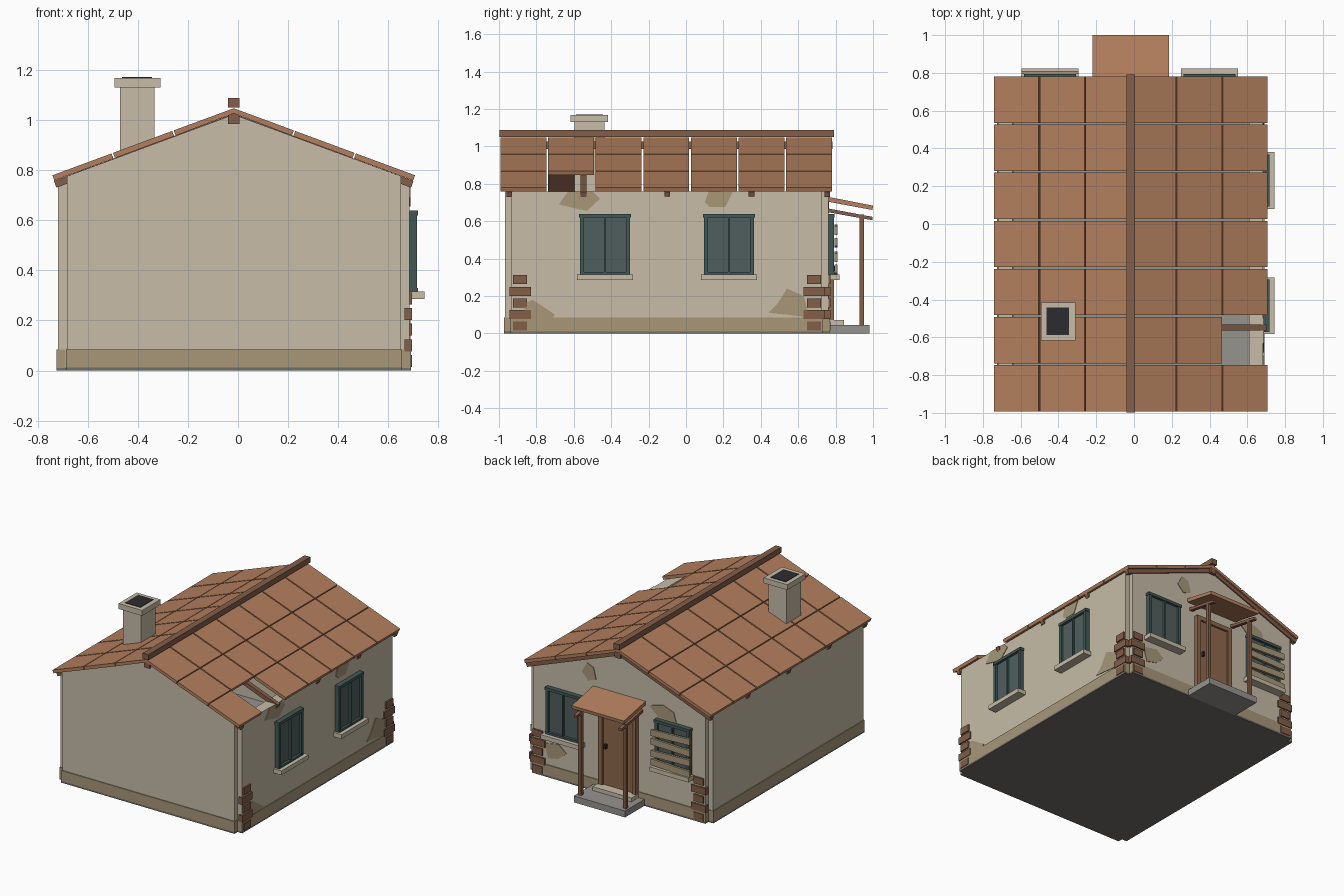
import bpy, bmesh, math

if "Cube" in bpy.data.objects:
    bpy.data.objects.remove(bpy.data.objects["Cube"])


def mat(name, r, g, b):
    lin = lambda c: ((c / 255 + 0.055) / 1.055) ** 2.4 if c > 10 else c / 3294
    m = bpy.data.materials.new(name)
    m.diffuse_color = (lin(r), lin(g), lin(b), 1)
    m.use_nodes = True
    m.node_tree.nodes["Principled BSDF"].inputs["Base Color"].default_value = m.diffuse_color
    return m


PLASTER = mat("plaster", 199, 188, 168)
TAN = mat("old_tan", 167, 151, 121)
TILE = mat("roof_tile", 179, 127, 94)
WOOD = mat("brown_wood", 131, 94, 72)
DOOR = mat("door_wood", 142, 104, 76)
FRAME = mat("teal_frame", 66, 88, 85)
GLASS = mat("dull_glass", 80, 95, 94)
DARK = mat("dark_hole", 44, 43, 46)
STONE = mat("grey_stone", 150, 148, 143)
FLOOR = mat("floor_grey", 112, 110, 105)

CX = -0.017                      # ridge line
RIDGE, SLOPE = 1.045, 0.37
XW, XE, YF, YB = -0.718, 0.684, -0.967, 0.761   # outer wall faces


def prism(name, pts, a, b, m, axis="y"):
    """Extrude a 2D outline from a to b along an axis."""
    put = {"y": lambda u, v, t: (u, t, v), "x": lambda u, v, t: (t, u, v),
           "z": lambda u, v, t: (u, v, t)}[axis]
    bm = bmesh.new()
    lo = [bm.verts.new(put(u, v, a)) for u, v in pts]
    hi = [bm.verts.new(put(u, v, b)) for u, v in pts]
    bm.faces.new(lo)
    bm.faces.new(hi)
    n = len(pts)
    for i in range(n):
        bm.faces.new((lo[i], lo[(i + 1) % n], hi[(i + 1) % n], hi[i]))
    bmesh.ops.recalc_face_normals(bm, faces=bm.faces)
    me = bpy.data.meshes.new(name)
    bm.to_mesh(me)
    bm.free()
    me.materials.append(m)
    ob = bpy.data.objects.new(name, me)
    bpy.context.collection.objects.link(ob)
    return ob


def box(name, x0, x1, y0, y1, z0, z1, m):
    return prism(name, [(x0, y0), (x1, y0), (x1, y1), (x0, y1)], z0, z1, m, "z")


def on_wall(wall, name, pts, d0, d1, m):
    """Outline in wall coordinates, standing d0..d1 out from the wall face."""
    if wall == "right":
        return prism(name, pts, XE + d0, XE + d1, m, "x")
    return prism(name, pts, YB + d0, YB + d1, m, "y")


def wall_box(wall, name, u0, u1, z0, z1, d0, d1, m):
    return on_wall(wall, name, [(u0, z0), (u1, z0), (u1, z1), (u0, z1)], d0, d1, m)


def slope_bar(name, side, s0, s1, t0, t1, y0, y1, m):
    """Slab following the roof pitch, t0..t1 below the roof surface."""
    k = math.hypot(1, SLOPE)
    pts = []
    for s, t in ((s0, t0), (s1, t0), (s1, t1), (s0, t1)):
        u = s - t * SLOPE / k if s > 0.01 else s
        pts.append((CX + side * u, RIDGE - SLOPE * s - t / k))
    return prism(name, pts, y0, y1, m)


# Floor, walls with notched corners, gables and plinth
P = 0.006
box("floor", -0.686, 0.654, YF - P, YB + P, 0, 0.012, FLOOR)
box("floor_wide", XW - P, XE + P, -0.939, 0.732, 0, 0.011, FLOOR)
box("inner_floor", -0.64, 0.61, -0.89, 0.686, 0.012, 0.04, STONE)
gable = [(-0.682, 0.012), (0.65, 0.012), (0.65, 0.776), (CX, 1.022), (-0.682, 0.776)]
prism("front_wall", gable, YF, YF + 0.08, PLASTER)
prism("back_wall", gable, YB - 0.08, YB, PLASTER)
box("left_wall", XW, XW + 0.075, -0.935, 0.728, 0.012, 0.76, PLASTER)
box("right_wall", XE - 0.075, XE, -0.935, 0.728, 0.012, 0.76, PLASTER)
for n, y0, y1 in (("front", YF - P, YF + 0.03), ("back", YB - 0.03, YB + P)):
    box(n + "_plinth", -0.686, 0.654, y0, y1, 0.012, 0.085, TAN)
for n, x0, x1 in (("left", XW - P, XW + 0.03), ("right", XE - 0.03, XE + P)):
    box(n + "_plinth", x0, x1, -0.939, 0.732, 0.011, 0.085, TAN)

# Roof tiles, with one missing on the right eave
PITCH, CELL = 0.2545, 0.242
for side in (-1, 1):
    for i in range(3):
        for j in range(7):
            if side == 1 and i == 2 and j == 1:
                continue
            y = -0.992 + j * PITCH
            slope_bar("roof_tile", side, i * CELL + 0.003 * (i > 0), (i + 1) * CELL - 0.003,
                      -0.002, 0.02, y, y + PITCH - 0.009, TILE)
    for y in (-0.945, -0.548, -0.1, 0.35, 0.755):
        slope_bar("rafter", side, 0, 0.725, 0.021, 0.05, y - 0.015, y + 0.015, WOOD)
box("ridge_cap", CX - 0.022, CX + 0.022, -0.998, 0.792, 1.05, 1.088, WOOD)
box("ridge_beam", CX - 0.022, CX + 0.022, -0.985, 0.782, 0.985, 1.026, WOOD)

# Chimney
box("chimney_shaft", -0.47, -0.333, -0.597, -0.437, 0.66, 1.135, PLASTER)
box("chimney_cap", -0.492, -0.31, -0.617, -0.416, 1.13, 1.168, PLASTER)
box("chimney_opening", -0.462, -0.343, -0.587, -0.443, 1.163, 1.171, DARK)


def window(wall, c):
    """Framed double window with lintel and sill."""
    h, z0, z1 = 0.132, 0.315, 0.635
    wall_box(wall, "window_glass", c - h, c + h, z0, z1, -0.01, 0.016, GLASS)
    for u in (-h + 0.009, 0, h - 0.009):
        w = 0.005 if u == 0 else 0.011
        wall_box(wall, "window_upright", c + u - w, c + u + w, z0, z1, 0, 0.031, FRAME)
    for a, b, e in ((z0, z0 + 0.014, 0), (z1 - 0.016, z1 + 0.004, 0.006)):
        wall_box(wall, "window_rail", c - h - e, c + h + e, a, b, 0, 0.034, FRAME)
    wall_box(wall, "window_sill", c - 0.15, c + 0.15, 0.285, 0.315, 0, 0.061, PLASTER)


for c in (-0.433, 0.23):
    window("right", c)
for c in (-0.445, 0.4):
    window("back", c)

# Boards nailed over one rear window
for k, z in enumerate((0.34, 0.41, 0.485, 0.555)):
    t = (0.006, -0.005, 0.004, -0.006)[k]
    on_wall("back", "board", [(-0.595, z - 0.022 - t), (-0.295, z - 0.022 + t),
                              (-0.295, z + 0.022 + t), (-0.595, z + 0.022 - t)],
            0.034, 0.05, TAN)

# Exposed corner bricks
for wall, c in (("right", -0.887), ("right", 0.685), ("back", 0.61), ("back", -0.635)):
    for r in range(5):
        w = 0.038 if r % 2 == 0 else 0.057
        z = 0.015 + r * 0.062
        wall_box(wall, "corner_brick", c - w, c + w, z, z + 0.048, -0.02, 0.011, WOOD)

# Patches of lost plaster
patches = {
    "right": [[(-0.68, 0.69), (-0.63, 0.76), (-0.5, 0.76), (-0.46, 0.72), (-0.53, 0.655), (-0.6, 0.67)],
              [(0.1, 0.7), (0.12, 0.76), (0.25, 0.755), (0.21, 0.675), (0.13, 0.675)],
              [(-0.87, 0.086), (-0.71, 0.086), (-0.7, 0.1), (-0.82, 0.18), (-0.86, 0.16)],
              [(0.44, 0.11), (0.49, 0.16), (0.54, 0.24), (0.63, 0.2), (0.66, 0.087), (0.54, 0.1)]],
    "back": [[(0.39, 0.2), (0.45, 0.25), (0.56, 0.23), (0.53, 0.13), (0.45, 0.15)],
             [(0.16, 0.78), (0.18, 0.86), (0.23, 0.88), (0.27, 0.81), (0.22, 0.76)],
             [(-0.25, 0.71), (-0.32, 0.65), (-0.46, 0.645), (-0.44, 0.71), (-0.36, 0.74)]],
}
for wall, shapes in patches.items():
    for pts in shapes:
        on_wall(wall, "bare_patch", pts, -0.002, 0.004, TAN)

# Rear door with frame and handle
D = -0.02
wall_box("back", "door_leaf", D - 0.115, D + 0.115, 0.07, 0.59, 0, 0.016, DOOR)
for s in (-1, 1):
    wall_box("back", "door_jamb", D + s * 0.13 - 0.015, D + s * 0.13 + 0.015, 0.07, 0.62, 0, 0.03, DOOR)
wall_box("back", "door_head", D - 0.145, D + 0.145, 0.59, 0.62, 0, 0.03, DOOR)
wall_box("back", "door_handle", D + 0.085, D + 0.1, 0.33, 0.36, 0.014, 0.035, DARK)

# Porch: steps, posts, sloped rails and canopy
box("porch_slab", -0.215, 0.182, YB, 0.98, 0, 0.045, STONE)
box("door_step", -0.17, 0.13, YB, 0.845, 0.045, 0.072, PLASTER)
for x in (-0.19, 0.156):
    box("porch_post", x - 0.012, x + 0.012, 0.928, 0.952, 0.045, 0.635, WOOD)
    prism("porch_rail", [(0.76, 0.648), (0.998, 0.605), (0.998, 0.623), (0.76, 0.668)],
          x - 0.012, x + 0.012, WOOD, "x")
prism("porch_canopy", [(0.76, 0.704), (0.997, 0.66), (1.0, 0.683), (0.76, 0.73)],
      -0.22, 0.185, TILE, "x")
